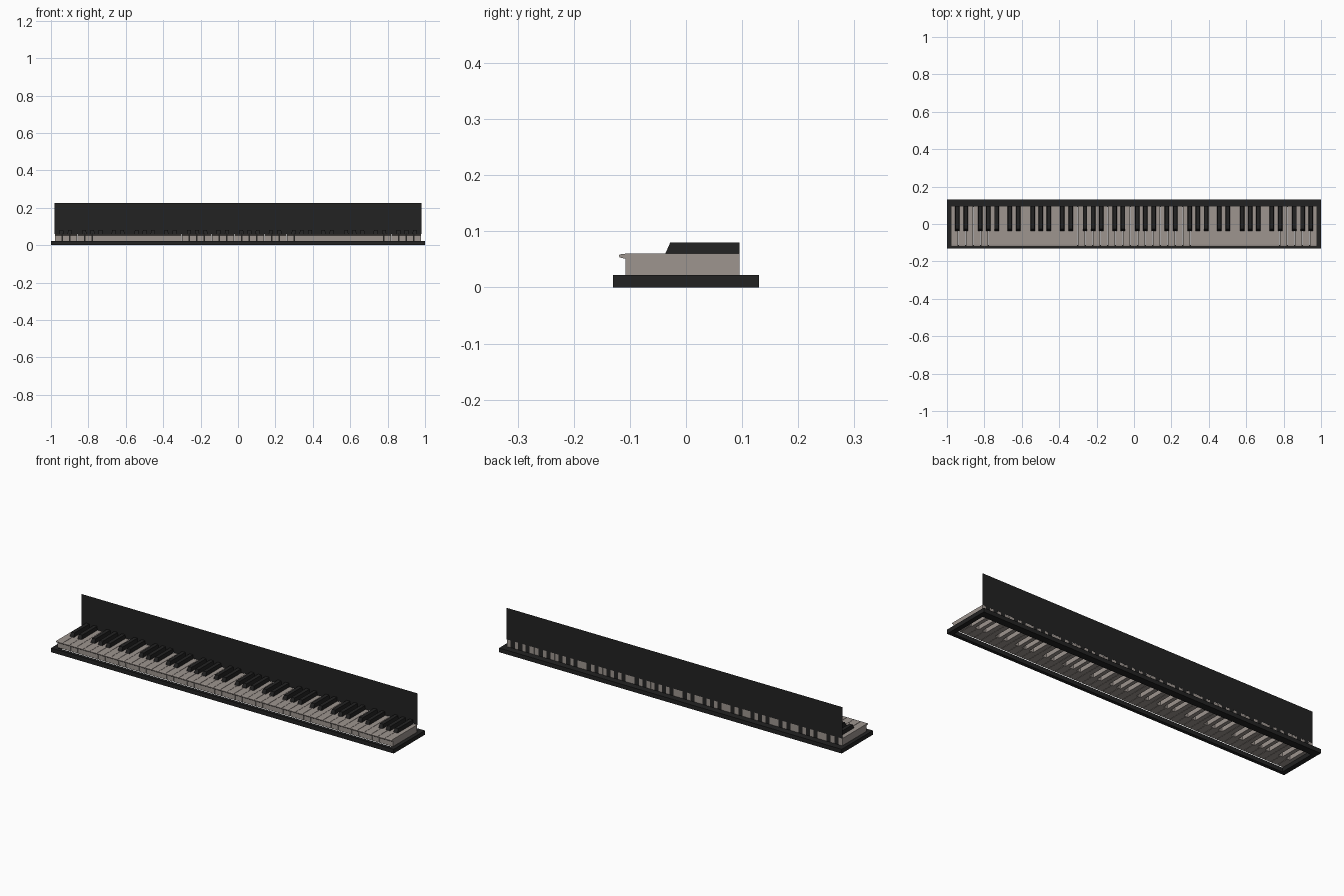
import bpy, bmesh

cube = bpy.data.objects.get("Cube")
if cube:
    bpy.data.objects.remove(cube, do_unlink=True)


def material(name, rgb):
    m = bpy.data.materials.new(name)
    m.use_nodes = True
    m.diffuse_color = (*rgb, 1)
    node = m.node_tree.nodes["Principled BSDF"]
    node.inputs["Base Color"].default_value = (*rgb, 1)
    node.inputs["Roughness"].default_value = 0.6
    return m


IVORY = material("warm ivory grey", (0.34, 0.30, 0.275))
BLACK = material("soft black", (0.016, 0.016, 0.016))


def finish(name, bm, mat):
    bmesh.ops.recalc_face_normals(bm, faces=bm.faces)
    mesh = bpy.data.meshes.new(name)
    bm.to_mesh(mesh)
    bm.free()
    mesh.materials.append(mat)
    obj = bpy.data.objects.new(name, mesh)
    bpy.context.collection.objects.link(obj)
    return obj


def prism(bm, points, offset):
    """Extrude a flat outline along an offset vector and close it."""
    face = bm.faces.new([bm.verts.new(p) for p in points])
    new = bmesh.ops.extrude_face_region(bm, geom=[face], use_keep_orig=True)
    verts = [v for v in new["geom"] if isinstance(v, bmesh.types.BMVert)]
    bmesh.ops.translate(bm, verts=verts, vec=offset)
    return verts


def box(bm, x0, x1, y0, y1, z0, z1):
    prism(bm, [(x0, y0, z0), (x1, y0, z0), (x1, y1, z0), (x0, y1, z0)], (0, 0, z1 - z0))


# Shared dimensions
LEFT, PITCH, OCTAVES, GAP = -0.98, 0.04, 7, 0.0008
FRONT, NOTCH, BACK = -0.108, -0.037, 0.095
BED, TOP, SHARP_TOP = 0.022, 0.06, 0.08
HALF = 0.012
SHARPS = {1: 0.036, 2: 0.081, 4: 0.158, 5: 0.201, 6: 0.245}  # keyed by white boundary

# Base frame, open in the middle
bm = bmesh.new()
outer = [(-1, -0.13), (1, -0.13), (1, 0.13), (-1, 0.13)]
inner = [(-0.975, -0.112), (0.975, -0.112), (0.975, 0.092), (-0.975, 0.092)]
rings = [[bm.verts.new((x, y, z)) for x, y in ring]
         for ring, z in ((outer, 0), (outer, BED), (inner, BED), (inner, 0))]
for a, b in zip(rings, rings[1:] + rings[:1]):
    for i in range(4):
        j = (i + 1) % 4
        bm.faces.new((a[i], a[j], b[j], b[i]))
finish("base_frame", bm, BLACK)

# White keys: notched body plus a rounded overhanging lip
lip = [(FRONT, TOP), (-0.115, 0.0595), (-0.119, 0.058), (-0.12, 0.056),
       (-0.118, 0.0535), (-0.113, 0.052), (FRONT, 0.0515)]
bm = bmesh.new()
for octave in range(OCTAVES):
    start = LEFT + octave * 7 * PITCH
    for k in range(7):
        x0, x1 = start + k * PITCH + GAP, start + (k + 1) * PITCH - GAP
        r0 = start + SHARPS[k] + HALF if k in SHARPS else x0
        r1 = start + SHARPS[k + 1] - HALF if k + 1 in SHARPS else x1
        outline = [(x0, FRONT), (x1, FRONT), (x1, NOTCH)]
        if r1 != x1:
            outline.append((r1, NOTCH))
        outline += [(r1, BACK), (r0, BACK)]
        if r0 != x0:
            outline.append((r0, NOTCH))
        outline.append((x0, NOTCH))
        prism(bm, [(x, y, BED) for x, y in outline], (0, 0, TOP - BED))
        prism(bm, [(x0, y, z) for y, z in lip], (x1 - x0, 0, 0))
finish("white_keys", bm, IVORY)

# Black keys: sloped front, tapered sides and a closed rear end
bm = bmesh.new()
for octave in range(OCTAVES):
    for offset in SHARPS.values():
        x = LEFT + octave * 7 * PITCH + offset
        bottom = [(x - HALF, NOTCH, TOP), (x + HALF, NOTCH, TOP),
                  (x + HALF, BACK, TOP), (x - HALF, BACK, TOP)]
        for v in prism(bm, bottom, (0, 0, SHARP_TOP - TOP)):
            v.co.x = x + (v.co.x - x) * 0.8
            if v.co.y < 0:
                v.co.y += 0.009
        box(bm, x - HALF, x + HALF, BACK - 0.004, BACK, BED, TOP)
finish("black_keys", bm, BLACK)

# Thin upright panel behind the keys
bm = bmesh.new()
bm.faces.new([bm.verts.new(p) for p in (
    (LEFT, BACK + 0.0005, TOP), (-LEFT, BACK + 0.0005, TOP),
    (-LEFT, BACK + 0.0005, 0.226), (LEFT, BACK + 0.0005, 0.226))])
finish("back_panel", bm, BLACK)
